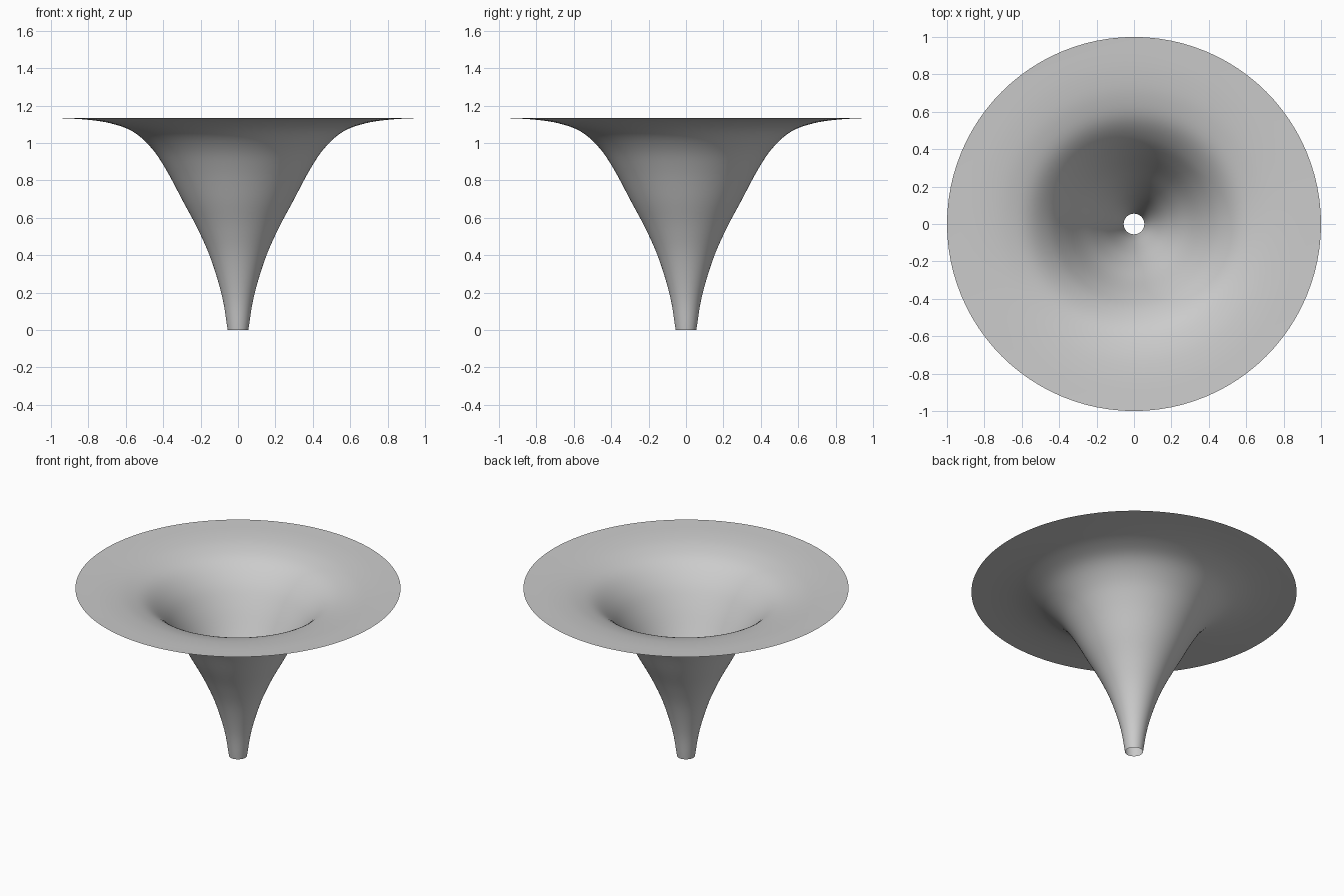
import bpy
import bmesh
import math
from mathutils import Vector

cube = bpy.data.objects.get("Cube")
if cube:
    bpy.data.objects.remove(cube, do_unlink=True)

SEGMENTS = 96
STEPS = 5

# Radius and height along the funnel wall, from spout to rim
PROFILE = [(0.055, 0), (0.085, 0.18), (0.145, 0.38), (0.215, 0.54), (0.295, 0.69),
           (0.38, 0.85), (0.46, 0.97), (0.56, 1.06), (0.68, 1.105),
           (0.82, 1.126), (1, 1.135)]


def smooth_path(points, steps):
    """Catmull-Rom curve through the profile points."""
    pts = [Vector(p) for p in points]
    pts = [2 * pts[0] - pts[1]] + pts + [2 * pts[-1] - pts[-2]]
    path = []
    for a, b, c, d in zip(pts, pts[1:], pts[2:], pts[3:]):
        for i in range(steps):
            t = i / steps
            path.append(0.5 * (2 * b + (c - a) * t + (2 * a - 5 * b + 4 * c - d) * t ** 2
                               + (3 * b - a - 3 * c + d) * t ** 3))
    return path + [pts[-2]]


def material(name, colour):
    mat = bpy.data.materials.new(name)
    mat.use_nodes = True
    mat.diffuse_color = colour
    mat.node_tree.nodes["Principled BSDF"].inputs["Base Color"].default_value = colour
    return mat


# Flared funnel: a single open sheet, spun around the vertical axis
bm = bmesh.new()
verts = [bm.verts.new((p.x, 0, p.y)) for p in smooth_path(PROFILE, STEPS)]
edges = [bm.edges.new(pair) for pair in zip(verts, verts[1:])]
bmesh.ops.spin(bm, geom=verts + edges, cent=(0, 0, 0), axis=(0, 0, 1),
               angle=math.tau, steps=SEGMENTS, use_merge=True)
bmesh.ops.remove_doubles(bm, verts=bm.verts, dist=0.0001)

# Normals face the upper, inner side
bm.normal_update()
if sum(f.normal.z for f in bm.faces) < 0:
    bmesh.ops.reverse_faces(bm, faces=bm.faces)
for face in bm.faces:
    face.smooth = True

mesh = bpy.data.meshes.new("funnel")
bm.to_mesh(mesh)
bm.free()
mesh.materials.append(material("light_grey", (0.6, 0.6, 0.6, 1)))
funnel = bpy.data.objects.new("funnel", mesh)
bpy.context.collection.objects.link(funnel)
